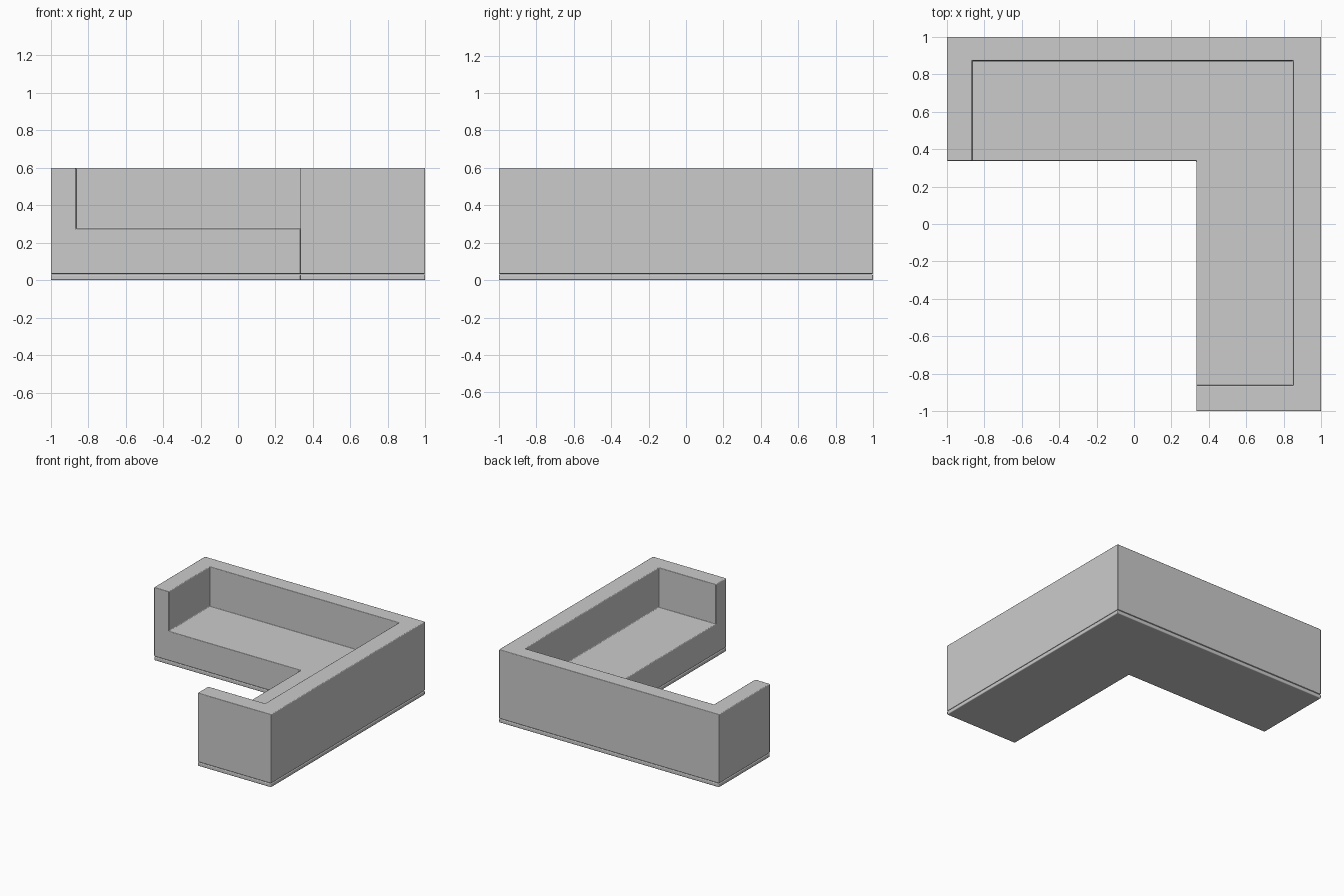
import bpy

if "Cube" in bpy.data.objects:
    bpy.data.objects.remove(bpy.data.objects["Cube"])

Z_BODY, Z_SEAT, Z_TOP = 0.033, 0.275, 0.6
# footprint of the L, clockwise from the left front corner, K = inside corner
OUTER = {"A": (-1, 0.337), "B": (-1, 1), "C": (1, 1), "D": (1, -1), "E": (0.333, -1)}
INNER = {"F": (0.333, -0.862), "G": (0.85, -0.862), "H": (0.85, 0.872),
         "I": (-0.865, 0.872), "J": (-0.865, 0.337), "K": (0.333, 0.337)}
P = {**OUTER, **INNER}


def build(name, levels, polys, bevel):
    """Each polygon is a string of corner letter + level digit pairs."""
    verts, faces, index = [], [], {}
    for poly in polys:
        face = []
        for key in poly.split():
            if key not in index:
                index[key] = len(verts)
                verts.append((*P[key[0]], levels[int(key[1])]))
            face.append(index[key])
        faces.append(face)
    mesh = bpy.data.meshes.new(name)
    mesh.from_pydata(verts, [], faces)
    obj = bpy.data.objects.new(name, mesh)
    bpy.context.collection.objects.link(obj)
    bpy.ops.object.select_all(action='DESELECT')
    obj.select_set(True)
    bpy.context.view_layer.objects.active = obj
    bpy.ops.object.mode_set(mode='EDIT')
    bpy.ops.mesh.select_all(action='SELECT')
    bpy.ops.mesh.normals_make_consistent(inside=False)
    bpy.ops.object.mode_set(mode='OBJECT')
    mod = obj.modifiers.new("soft_edges", 'BEVEL')
    mod.width, mod.segments = bevel, 2
    mod.limit_method = 'ANGLE'
    mod.harden_normals = True
    bpy.ops.object.shade_smooth()
    return obj


def walls(path, low, high):
    return [f"{a}{low} {b}{low} {b}{high} {a}{high}" for a, b in zip(path, path[1:])]


def cap(path, level):
    return " ".join(f"{c}{level}" for c in path)


# sofa body: back, arms and sunken seat as one closed shell
build("sofa_body", (Z_BODY, Z_SEAT, Z_TOP),
      [cap("ABCDEK", 0), cap("JIHGFK", 1), cap("ABCDEFGHIJ", 2),
       "A0 K0 K1 J1 J2 A2", "K0 E0 E2 F2 F1 K1"]
      + walls("ABCDE", 0, 2) + walls("FGHIJ", 1, 2), 0.006)

# thin plinth under the body
build("plinth", (0.0, 0.031),
      [cap("ABCDEK", 0), cap("ABCDEK", 1)] + walls("ABCDEKA", 0, 1), 0.007)
